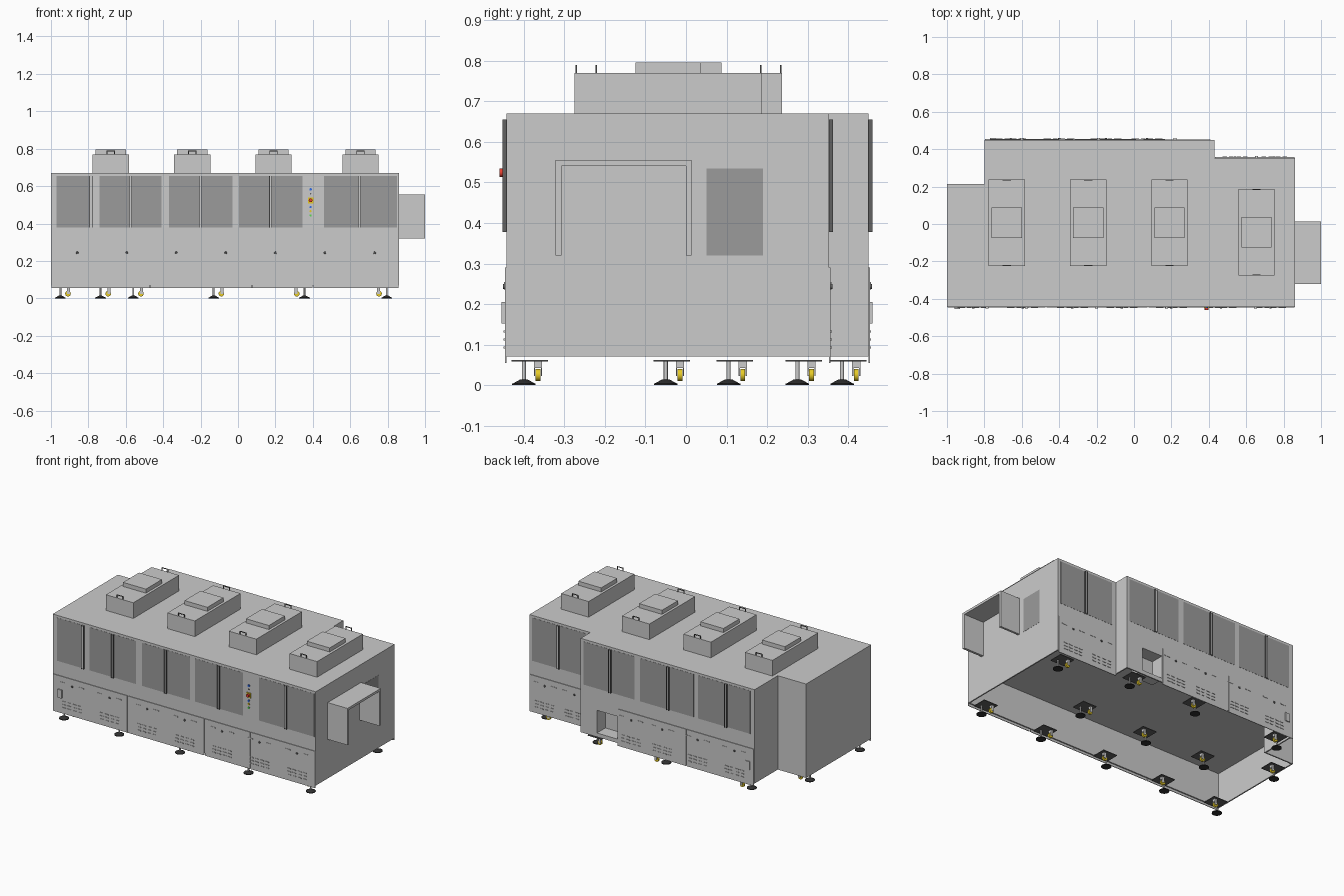
import bpy, bmesh, math
from mathutils import Matrix, Vector

if "Cube" in bpy.data.objects:
    bpy.data.objects.remove(bpy.data.objects["Cube"])


def material(name, rgb):
    m = bpy.data.materials.new(name)
    m.diffuse_color = (*rgb, 1)
    m.use_nodes = True
    m.node_tree.nodes["Principled BSDF"].inputs["Base Color"].default_value = m.diffuse_color
    return m


GLASS = material("tinted_glass", (0.33, 0.33, 0.33))
BLACK = material("black_rubber", (0.03, 0.03, 0.03))
DARK = material("dark_steel", (0.12, 0.12, 0.12))
YELLOW = material("yellow", (0.8, 0.6, 0.02))
RED = material("red", (0.8, 0.05, 0.03))
BLUE = material("blue", (0.03, 0.15, 0.8))
GREEN = material("green", (0.1, 0.7, 0.1))


def finish(bm, name, mat=None, smooth=False):
    bmesh.ops.recalc_face_normals(bm, faces=bm.faces)
    me = bpy.data.meshes.new(name)
    bm.to_mesh(me)
    bm.free()
    ob = bpy.data.objects.new(name, me)
    bpy.context.collection.objects.link(ob)
    if mat:
        me.materials.append(mat)
    if smooth:
        bpy.ops.object.select_all(action='DESELECT')
        ob.select_set(True)
        bpy.context.view_layer.objects.active = ob
        bpy.ops.object.shade_smooth_by_angle(angle=math.radians(35))
    return ob


def boxes(name, bounds, mat=None):
    """One object made of boxes given as (x0, x1, y0, y1, z0, z1)."""
    bm = bmesh.new()
    for x0, x1, y0, y1, z0, z1 in bounds:
        mtx = Matrix.Translation(((x0 + x1) / 2, (y0 + y1) / 2, (z0 + z1) / 2)) \
            @ Matrix.Diagonal((abs(x1 - x0), abs(y1 - y0), abs(z1 - z0), 1))
        bmesh.ops.create_cube(bm, size=1, matrix=mtx)
    return finish(bm, name, mat)


def rounds(name, items, mat=None, seg=20):
    """One object made of cones given as (start, end, radius_start, radius_end)."""
    bm = bmesh.new()
    for a, b, r0, r1 in items:
        a, b = Vector(a), Vector(b)
        rot = (b - a).to_track_quat('Z', 'Y').to_matrix().to_4x4()
        bmesh.ops.create_cone(bm, cap_ends=True, segments=seg, radius1=r0, radius2=r1,
                              depth=(b - a).length, matrix=Matrix.Translation((a + b) / 2) @ rot)
    return finish(bm, name, mat, True)


FRONT, BACK, BACK_R = -0.443, 0.45, 0.353

# main housing: stepped footprint with a hollow skirt below the deck
outline = [(-1, FRONT), (0.86, FRONT), (0.86, BACK_R), (0.43, BACK_R),
           (0.43, BACK), (-0.8, BACK), (-0.8, 0.215), (-1, 0.215)]
bm = bmesh.new()
base = bm.faces.new([bm.verts.new((x, y, 0.07)) for x, y in outline])
top = bmesh.ops.extrude_face_region(bm, geom=[base], use_keep_orig=True)
bmesh.ops.translate(bm, vec=(0, 0, 0.6), verts=[v for v in top['geom'] if isinstance(v, bmesh.types.BMVert)])
bmesh.ops.recalc_face_normals(bm, faces=bm.faces)
bmesh.ops.inset_region(bm, faces=[base], thickness=0.008, use_even_offset=True)
deck = bmesh.ops.extrude_face_region(bm, geom=[base])
bmesh.ops.translate(bm, vec=(0, 0, 0.22), verts=[v for v in deck['geom'] if isinstance(v, bmesh.types.BMVert)])
if base.is_valid:
    bmesh.ops.delete(bm, geom=[base], context='FACES_ONLY')
housing = finish(bm, "housing")

# service opening in the back skirt, with a recessed tray
cutter = boxes("opening_cutter", [(0.17, 0.315, 0.42, 0.48, 0.095, 0.24)])
cutter.hide_render = True
mod = housing.modifiers.new("opening", 'BOOLEAN')
mod.operation = 'DIFFERENCE'
mod.solver = 'EXACT'
mod.object = cutter
bpy.context.view_layer.objects.active = housing
bpy.ops.object.modifier_apply(modifier="opening")
bpy.data.objects.remove(cutter)
boxes("service_recess", [(0.165, 0.32, 0.36, 0.365, 0.09, 0.245),
                         (0.165, 0.32, 0.36, 0.443, 0.09, 0.095),
                         (0.165, 0.32, 0.36, 0.443, 0.24, 0.245),
                         (0.165, 0.17, 0.36, 0.443, 0.09, 0.245),
                         (0.315, 0.32, 0.36, 0.443, 0.09, 0.245)])


def on_wall(y, out, spans, z0, z1, depth):
    return [(a, b, y, y + out * depth, z0, z1) for a, b in spans]


def split(edges, gap=0.003):
    return [(a + gap, b - gap) for a, b in zip(edges, edges[1:])]


# lower skirt panels
P = 0.004
boxes("front_lower_panels", on_wall(FRONT, -1, split([-1, -0.47, 0.075, 0.4, 0.86]), 0.055, 0.29, P))
boxes("back_lower_panels", on_wall(BACK, 1, split([-0.8, -0.32, 0.17]), 0.055, 0.29, P)
      + on_wall(BACK_R, 1, [(0.433, 0.857)], 0.055, 0.29, P))

# windows and vertical door bars
boxes("front_windows", on_wall(FRONT, -1, [(-0.97, -0.78), (-0.74, -0.41), (-0.37, -0.03),
                                           (0.005, 0.345), (0.46, 0.85)], 0.38, 0.655, 0.001), GLASS)
boxes("back_windows", on_wall(BACK, 1, [(-0.77, -0.4), (-0.37, 0.01), (0.05, 0.41)], 0.38, 0.655, 0.001)
      + on_wall(BACK_R, 1, [(0.46, 0.84)], 0.38, 0.655, 0.001), GLASS)
boxes("side_window", [(0.86, 0.861, 0.05, 0.19, 0.32, 0.535)], GLASS)


def bars(y, out, xs):
    frame, grip = [], []
    for x in xs:
        frame += [(x - 0.008, x - 0.005, y, y + out * 0.01, 0.378, 0.655),
                  (x + 0.005, x + 0.008, y, y + out * 0.01, 0.378, 0.655)]
        grip += [(x - 0.005, x + 0.005, y, y + out * 0.008, 0.38, 0.653)]
    return frame, grip


sets = [bars(FRONT, -1, [-0.785, -0.575, -0.2, 0.175, 0.65]),
        bars(BACK, 1, [-0.6, -0.19, 0.22]), bars(BACK_R, 1, [0.655])]
boxes("door_bar_edges", [b for f, g in sets for b in f], DARK)
boxes("door_bars", [b for f, g in sets for b in g])

# latches, slots and louvres on the lower panels
slots, louvres, latches = [], [], []
doors = [(FRONT - P, -1, -0.86 + 0.265 * i) for i in range(7)]
doors += [(BACK + P, 1, x) for x in (-0.66, -0.4, -0.15, 0.07)]
doors += [(BACK_R + P, 1, x) for x in (0.54, 0.75)]
for y, out, x in doors:
    latches.append(((x, y, 0.243), (x, y + out * 0.005, 0.243), 0.007, 0.006))
    for s in (-1, 1):
        slots.append((x + s * 0.065 - 0.018, x + s * 0.065 + 0.018, y, y + out * 0.002, 0.249, 0.255))
        for z in (0.09, 0.11, 0.13):
            for dx in (0.02, 0.055):
                louvres.append((x + s * dx - 0.012, x + s * dx + 0.012, y, y + out * 0.003, z, z + 0.005))
boxes("panel_slots", slots)
boxes("panel_louvres", louvres)
rounds("panel_latches", latches, DARK, 12)
boxes("isolator_boxes", [(-0.96, -0.93, FRONT - 0.012, FRONT, 0.152, 0.205),
                         (-0.77, -0.74, BACK, BACK + 0.01, 0.152, 0.205)])


# control column
def button(name, z, r, d, mat):
    rounds(name, [((0.388, FRONT, z), (0.388, FRONT - d, z), r, r)], mat, 16)


button("top_button", 0.583, 0.007, 0.006, BLUE)
button("indicator", 0.56, 0.004, 0.004, DARK)
boxes("stop_plate", [(0.373, 0.403, FRONT - 0.005, FRONT, 0.508, 0.539)], YELLOW)
button("stop_button", 0.524, 0.01, 0.017, RED)
button("middle_button", 0.488, 0.006, 0.006, BLUE)
button("yellow_button", 0.466, 0.006, 0.006, YELLOW)
button("green_button", 0.443, 0.006, 0.006, GREEN)

# roof units with lids and wire handles
units, lids, handles = [], [], []
for cx, dy in ((-0.68, 0), (-0.245, 0), (0.19, 0), (0.655, -0.05)):
    units.append((cx - 0.097, cx + 0.097, -0.225 + dy, 0.237 + dy, 0.67, 0.77))
    lids.append((cx - 0.081, cx + 0.081, -0.075 + dy, 0.087 + dy, 0.77, 0.796))
    for y in (-0.223 + dy, 0.232 + dy):
        handles += [(cx - 0.022, cx - 0.018, y, y + 0.004, 0.77, 0.79),
                    (cx + 0.018, cx + 0.022, y, y + 0.004, 0.77, 0.79),
                    (cx - 0.022, cx + 0.022, y, y + 0.004, 0.786, 0.79)]
boxes("roof_units", units)
boxes("roof_lids", lids)
boxes("roof_handles", handles, DARK)

# outlet hood on the right end, open below and at the end
boxes("outlet_hood", [(0.86, 1, -0.322, 0.014, 0.54, 0.555),
                      (0.86, 1, -0.322, -0.307, 0.32, 0.54),
                      (0.86, 1, 0.0, 0.014, 0.32, 0.54)])

# levelling feet, each with a caster beside it
feet = [(x, -0.4) for x in (-0.95, -0.56, -0.13, 0.355, 0.795)]
feet += [(x, -0.05) for x in (-0.56, -0.13, 0.355)]
feet += [(x, 0.385) for x in (-0.735, -0.13, 0.355)] + [(0.795, 0.275), (-0.95, 0.105)]
pads, stems, plates, forks, wheels = [], [], [], [], []
for x, y in feet:
    s = -1 if x > 0.2 else 1
    cx, cy = x + s * 0.045, y + 0.035
    pads += [((x, y, 0), (x, y, 0.004), 0.029, 0.029), ((x, y, 0.004), (x, y, 0.014), 0.027, 0.009)]
    stems.append(((x, y, 0.012), (x, y, 0.06), 0.005, 0.005))
    mx, my = x + s * 0.02, y + 0.015
    plates.append((mx - 0.05, mx + 0.05, max(my - 0.045, -0.441), my + 0.045, 0.058, 0.062))
    forks += [(cx - 0.008, cx + 0.008, cy - 0.01, cy - 0.007, 0.022, 0.058),
              (cx - 0.008, cx + 0.008, cy + 0.007, cy + 0.01, 0.022, 0.058),
              (cx - 0.008, cx + 0.008, cy - 0.01, cy + 0.01, 0.042, 0.058)]
    wheels.append(((cx - s * 0.004, cy - 0.006, 0.025), (cx - s * 0.004, cy + 0.006, 0.025), 0.015, 0.015))
rounds("foot_pads", pads, BLACK, 24)
rounds("foot_stems", stems, None, 12)
boxes("foot_plates", plates, DARK)
boxes("caster_forks", forks)
rounds("caster_wheels", wheels, YELLOW, 20)
